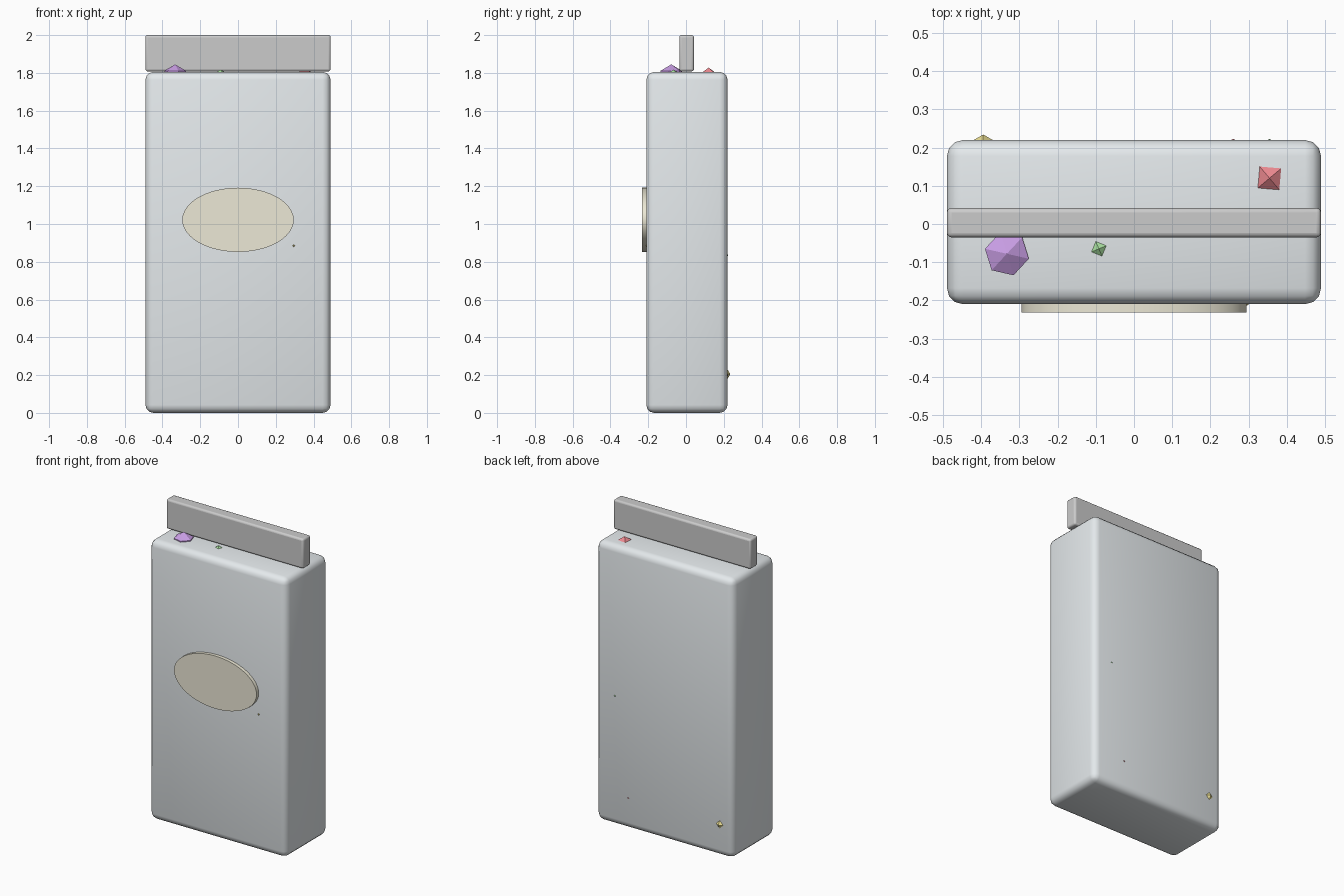
import bpy
import math

if "Cube" in bpy.data.objects:
    bpy.data.objects.remove(bpy.data.objects["Cube"])


def finish(ob, name, color=None):
    ob.name = name
    if color:
        mat = bpy.data.materials.new(name + "_color")
        mat.diffuse_color = (*color, 1)
        mat.use_nodes = True
        mat.node_tree.nodes["Principled BSDF"].inputs["Base Color"].default_value = mat.diffuse_color
        ob.data.materials.append(mat)
    return ob


def rounded_box(name, lo, hi, bevel, segments, color=None):
    centre = [(a + b) / 2 for a, b in zip(lo, hi)]
    bpy.ops.mesh.primitive_cube_add(size=1, location=centre)
    ob = bpy.context.object
    ob.scale = [b - a for a, b in zip(lo, hi)]
    bpy.ops.object.transform_apply(location=False, rotation=False, scale=True)
    mod = ob.modifiers.new("round", 'BEVEL')
    mod.width, mod.segments = bevel, segments
    return finish(ob, name, color)


def candy(name, sides, tip, radius, axis_rot, spin, color):
    # faceted double cone whose point pokes out of the bag at `tip`
    bpy.ops.mesh.primitive_uv_sphere_add(segments=sides, ring_count=2 if sides == 4 else 3,
                                         radius=radius)
    ob = bpy.context.object
    ob.rotation_euler = (axis_rot, 0, spin)
    ob.location = tip
    # move back along the local z axis so the pole lands on the tip
    ob.location.y += math.sin(axis_rot) * radius
    ob.location.z -= math.cos(axis_rot) * radius
    return finish(ob, name, color)


# pouch body, softly shaded
body = rounded_box("bag_body", (-0.49, -0.21, 0), (0.49, 0.22, 1.805), 0.042, 3,
                   (0.78, 0.82, 0.84))
bpy.ops.object.shade_smooth()

# upright seal strip along the top
rounded_box("seal_strip", (-0.49, -0.035, 1.808), (0.49, 0.042, 2.0), 0.012, 3)
bpy.ops.object.shade_smooth_by_angle(angle=math.radians(35))

# oval front label
bpy.ops.mesh.primitive_cylinder_add(vertices=48, radius=1, depth=0.04,
                                    location=(0, -0.212, 1.022),
                                    rotation=(math.pi / 2, 0, 0))
bpy.context.object.scale = (0.295, 0.17, 1)
finish(bpy.context.object, "front_label", (0.84, 0.81, 0.67))
bpy.ops.object.shade_smooth_by_angle(angle=math.radians(35))

# candies poking through the bag
yellow, green = (0.85, 0.75, 0.3), (0.4, 0.75, 0.35)
red, purple = (0.85, 0.25, 0.28), (0.6, 0.35, 0.8)
back = -math.pi / 2
front = math.pi / 2
candies = [
    ("purple_candy", 6, (-0.333, -0.078, 1.845), 0.068, 0, 0.3, purple),
    ("red_candy", 4, (0.355, 0.12, 1.828), 0.055, 0, 0.7, red),
    ("green_candy", 4, (-0.092, -0.065, 1.817), 0.05, 0, 0.4, green),
    ("back_yellow_candy", 4, (-0.395, 0.2345, 0.205), 0.045, back, 0, yellow),
    ("back_green_candy", 4, (0.355, 0.223, 0.835), 0.045, back, 0, green),
    ("back_red_candy", 4, (0.26, 0.223, 0.2), 0.045, back, 0, red),
    ("front_yellow_candy", 4, (0.295, -0.214, 0.885), 0.045, front, 0, yellow),
]
for c in candies:
    candy(*c)
